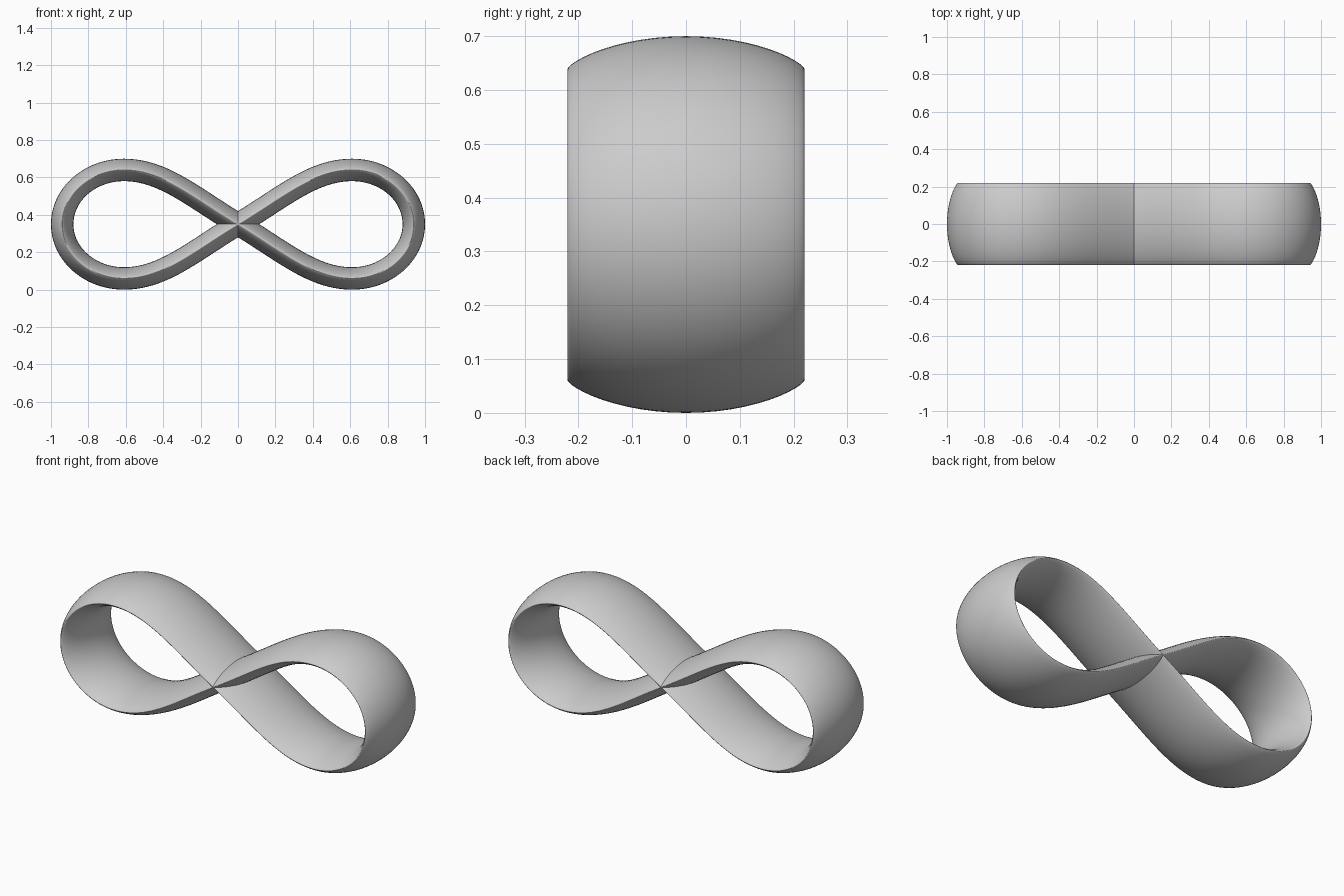
import bpy, bmesh, math
from mathutils import Vector
from mathutils.geometry import interpolate_bezier

if "Cube" in bpy.data.objects:
    bpy.data.objects.remove(bpy.data.objects["Cube"])

# Figure-eight centre line in the xz plane: (point, outgoing handle)
MID = 0.35
right = [((0, 0), (0.24, 0.144)),
         ((0.61, 0.29), (0.182, 0)),
         ((0.94, 0), (0, -0.16)),
         ((0.61, -0.29), (-0.21, 0))]
# handle lengths arriving at each knot's end
arrive = [(-0.21, 0), (0, 0.16), (0.182, 0), (0.24, -0.144)]
left = [((-x, z), (-hx, hz)) for (x, z), (hx, hz) in right]
knots = right + left
arrivals = arrive + [(-x, z) for x, z in arrive]

path = []
for i, (p, h) in enumerate(knots):
    a, b = Vector(p), Vector(knots[(i + 1) % len(knots)][0])
    pts = interpolate_bezier(a, a + Vector(h), b + Vector(arrivals[i]), b, 33)
    path += [v.to_2d() if len(v) == 3 else v for v in pts[:-1]]

# Lens-shaped section: wide in y, thin across the band
SIDES = 48
section = []
for k in range(SIDES):
    u = 2 * math.pi * k / SIDES
    s = math.sin(u)
    section.append((0.22 * math.cos(u), math.copysign(0.06 * abs(s) ** 1.5, s)))

# Sweep the section along the loop
bm = bmesh.new()
rings = []
n = len(path)
for i, p in enumerate(path):
    t = (path[(i + 1) % n] - path[i - 1]).normalized()
    nx, nz = -t.y, t.x
    rings.append([bm.verts.new((p.x + nx * o, y, MID + p.y + nz * o)) for y, o in section])
for i in range(n):
    r, q = rings[i], rings[(i + 1) % n]
    for k in range(SIDES):
        j = (k + 1) % SIDES
        bm.faces.new((r[k], r[j], q[j], q[k])).smooth = True
bmesh.ops.recalc_face_normals(bm, faces=bm.faces[:])

mesh = bpy.data.meshes.new("infinity_band")
bm.to_mesh(mesh)
bm.free()
band = bpy.data.objects.new("infinity_band", mesh)
bpy.context.collection.objects.link(band)
